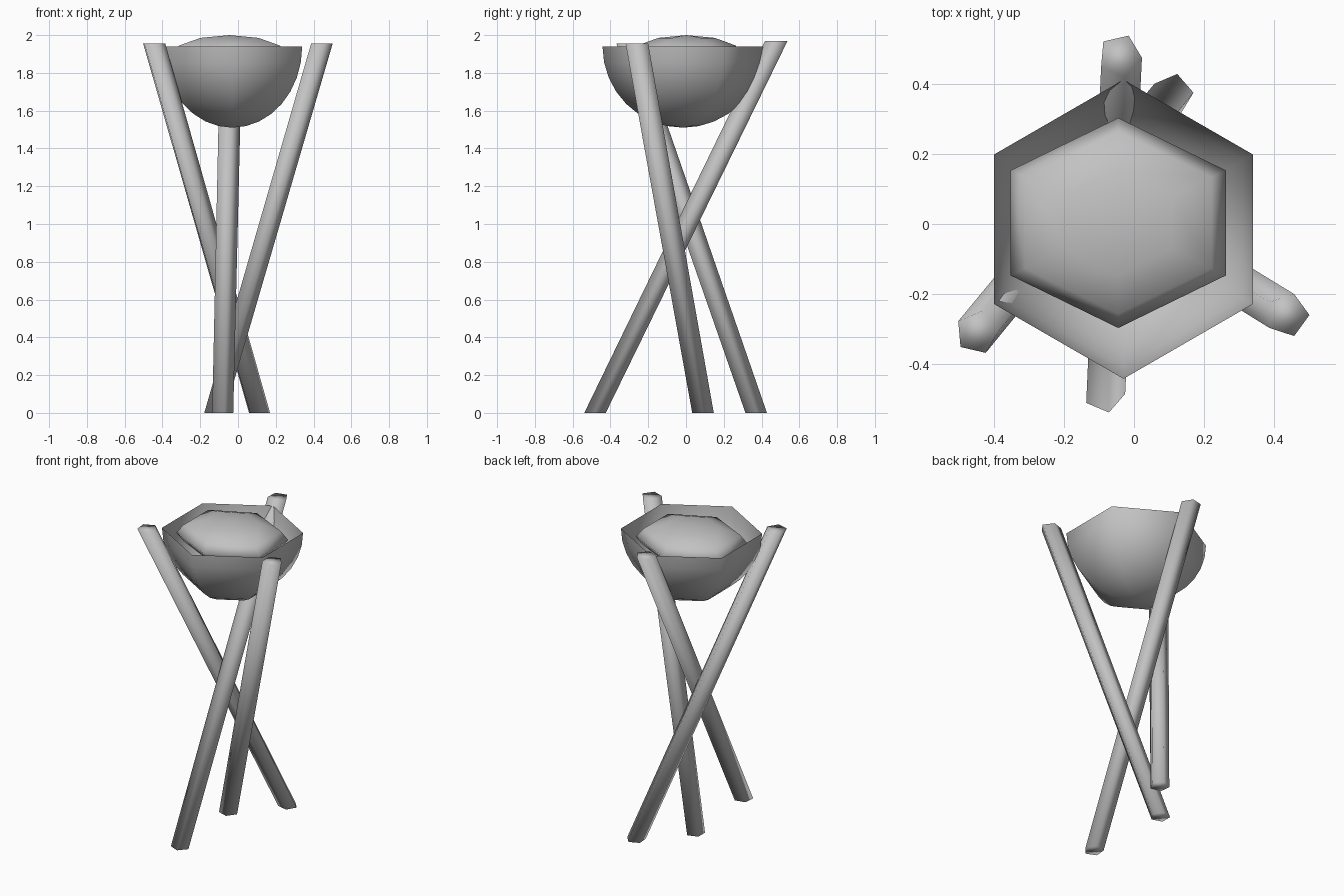
import bpy, bmesh
from math import sin, cos, pi, radians

cube = bpy.data.objects.get("Cube")
if cube:
    bpy.data.objects.remove(cube)

stone = bpy.data.materials.new("grey")
stone.use_nodes = True
colour = (0.54, 0.54, 0.54, 1)
stone.diffuse_color = colour
stone.node_tree.nodes["Principled BSDF"].inputs["Base Color"].default_value = colour


def finish(name, bm):
    for f in bm.faces:
        f.smooth = True
    mesh = bpy.data.meshes.new(name)
    bm.to_mesh(mesh)
    bm.free()
    mesh.materials.append(stone)
    bpy.context.collection.objects.link(bpy.data.objects.new(name, mesh))


def ring(bm, centre, rx, ry, sides, turn):
    x, y, z = centre
    angles = [turn + 2 * pi * i / sides for i in range(sides)]
    return [bm.verts.new((x + rx * cos(a), y + ry * sin(a), z)) for a in angles]


def bridge(bm, low, high):
    n = len(low)
    for i in range(n):
        j = (i + 1) % n
        bm.faces.new((low[i], low[j], high[j], high[i]))


def fan(bm, loop, tip, up):
    n = len(loop)
    for i in range(n):
        a, b = loop[i], loop[(i + 1) % n]
        bm.faces.new((a, b, tip) if up else (b, a, tip))


# Leaning five-sided pole with level ends
def pole(name, foot, top, turn):
    bm = bmesh.new()
    low = ring(bm, foot, 0.06, 0.06, 5, radians(turn))
    high = ring(bm, top, 0.063, 0.063, 5, radians(turn))
    bridge(bm, low, high)
    bm.faces.new(high)
    bm.faces.new(low[::-1])
    finish(name, bm)


# Six-sided spheroid between two latitudes; a missing pole leaves it open
def spheroid(name, centre, rx, ry, rz, steps, end):
    bm = bmesh.new()
    x, y, z = centre
    tip = bm.verts.new((x, y, z - rz))
    last = None
    for i in range(1, steps + 1):
        lat = -pi / 2 + (end + pi / 2) * i / steps
        if i == steps and end > 1.5:
            fan(bm, last, bm.verts.new((x, y, z + rz)), True)
            break
        loop = ring(bm, (x, y, z + rz * sin(lat)),
                    rx * cos(lat), ry * cos(lat), 6, pi / 2)
        if last:
            bridge(bm, last, loop)
        else:
            fan(bm, loop, tip, False)
        last = loop
    finish(name, bm)


# Three crossed poles
pole("back_pole", (-0.085, -0.48, 0), (-0.04, 0.48, 1.97), -5)
pole("right_pole", (0.11, 0.37, 0), (-0.448, -0.31, 1.955), 149)
pole("left_pole", (-0.13, 0.09, 0), (0.438, -0.26, 1.955), 0)

# Open thin bowl and the low mound filling it
spheroid("bowl", (-0.03, -0.015, 1.94), 0.427, 0.427, 0.43, 8, 0)
spheroid("mound", (-0.045, 0.003, 1.89), 0.355, 0.3, 0.11, 6, pi / 2)
